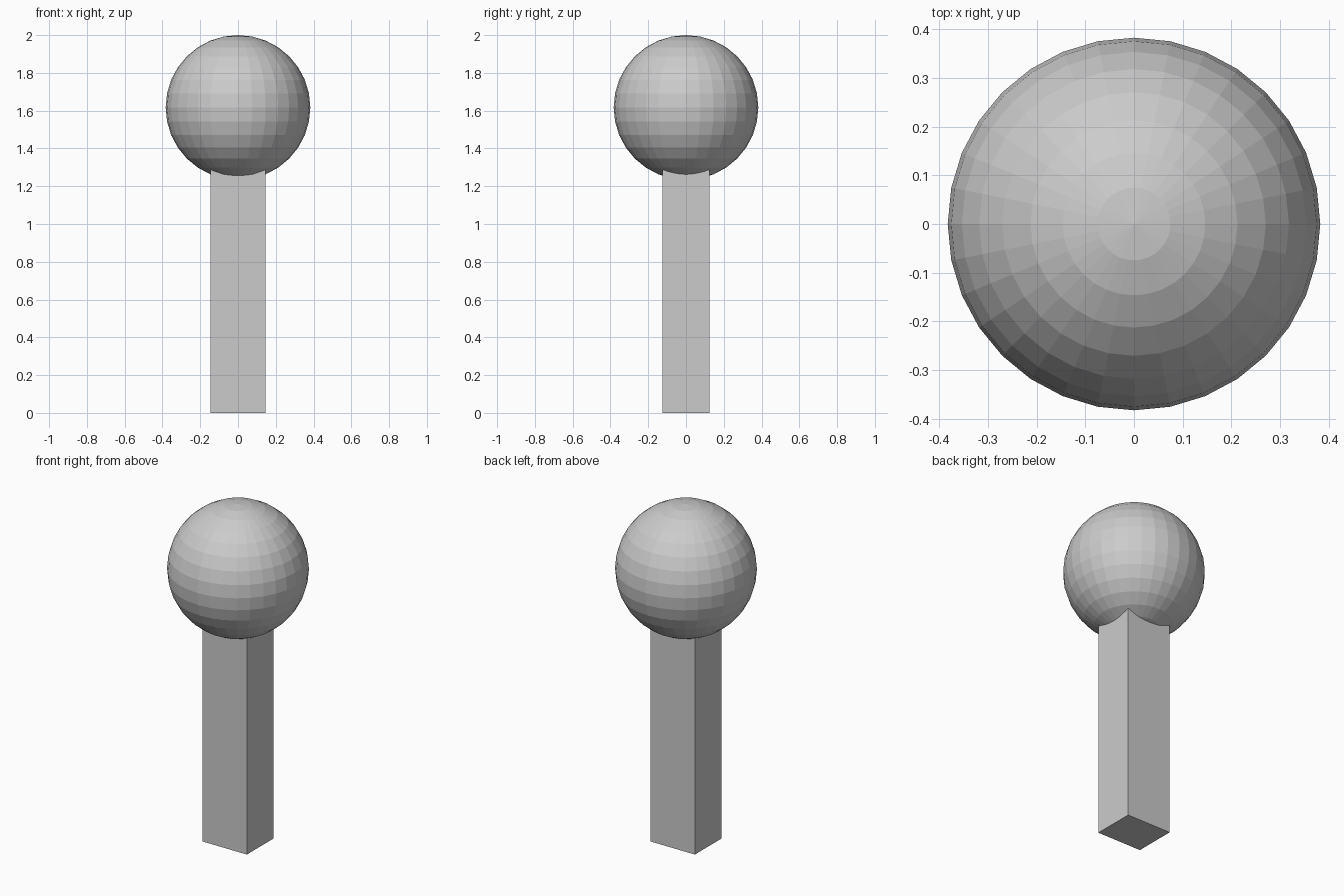
import bpy

if "Cube" in bpy.data.objects:
    bpy.data.objects.remove(bpy.data.objects["Cube"])

HEIGHT = 2.0
RADIUS = 0.383
POST_X, POST_Y, POST_TOP = 0.292, 0.25, 1.36

# Rectangular post, its top hidden inside the ball
bpy.ops.mesh.primitive_cube_add(size=1, location=(0, 0, POST_TOP / 2))
post = bpy.context.object
post.name = "post"
post.scale = (POST_X, POST_Y, POST_TOP)
bpy.ops.object.transform_apply(location=False, rotation=False, scale=True)

# Faceted ball on top
bpy.ops.mesh.primitive_uv_sphere_add(segments=32, ring_count=16, radius=RADIUS,
                                     location=(0, 0, HEIGHT - RADIUS))
bpy.context.object.name = "ball"
bpy.ops.object.shade_flat()
